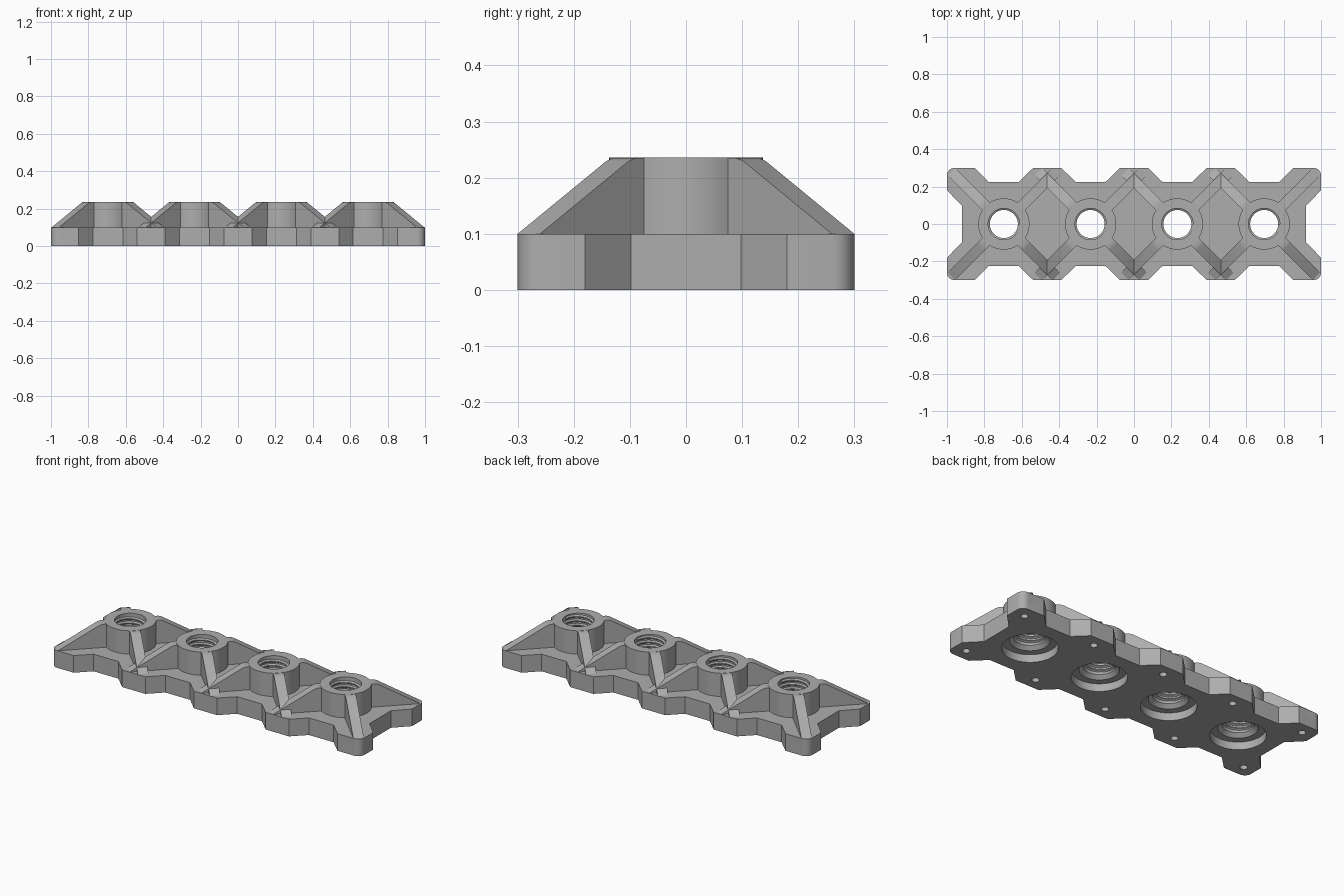
import bpy, bmesh
from math import sin, cos, pi, radians
from mathutils import Vector, Matrix

PITCH, PLATE_H, TOP = 0.464, 0.10, 0.236
HALF = 0.30
HUB_R, RIB_W, BORE_R, MINOR_R = 0.137, 0.0283, 0.084, 0.075
CENTRES = [(i - 1.5) * PITCH for i in range(4)]

cube = bpy.data.objects.get("Cube")
if cube:
    bpy.data.objects.remove(cube, do_unlink=True)

grey = bpy.data.materials.new("light grey plastic")
grey.use_nodes = True
colour = (0.42, 0.42, 0.42, 1)
grey.diffuse_color = colour
grey.node_tree.nodes["Principled BSDF"].inputs["Base Color"].default_value = colour


def make(name, bm):
    bmesh.ops.recalc_face_normals(bm, faces=bm.faces)
    mesh = bpy.data.meshes.new(name)
    bm.to_mesh(mesh)
    bm.free()
    mesh.materials.append(grey)
    ob = bpy.data.objects.new(name, mesh)
    bpy.context.collection.objects.link(ob)
    return ob


def prism(name, outline, shift):
    """Extrude a closed 3D outline along a vector."""
    bm = bmesh.new()
    face = bm.faces.new([bm.verts.new(p) for p in outline])
    ext = bmesh.ops.extrude_face_region(bm, geom=[face])
    bmesh.ops.translate(bm, vec=shift,
                        verts=[v for v in ext["geom"] if isinstance(v, bmesh.types.BMVert)])
    return make(name, bm)


def cylinder(name, x, y, z0, z1, r0, r1=None, sides=48):
    bm = bmesh.new()
    bmesh.ops.create_cone(bm, cap_ends=True, segments=sides, radius1=r0,
                          radius2=r0 if r1 is None else r1, depth=z1 - z0,
                          matrix=Matrix.Translation((x, y, (z0 + z1) / 2)))
    return make(name, bm)


def boolean(target, tools, operation):
    for tool in tools:
        mod = target.modifiers.new(operation.title(), "BOOLEAN")
        mod.operation, mod.solver, mod.object = operation, "EXACT", tool
        bpy.context.view_layer.objects.active = target
        bpy.ops.object.modifier_apply(modifier=mod.name)
        bpy.data.objects.remove(tool, do_unlink=True)


# Notched base plate: one long edge, one end, then turned half way round
edge = []
for cx in CENTRES:
    edge += [(cx - 0.157, -HALF), (cx - 0.08, -0.225), (cx + 0.08, -0.225), (cx + 0.157, -HALF)]
corner = [(0.96 + 0.04 * sin(radians(a)), 0.26 + 0.04 * cos(radians(a))) for a in range(0, 91, 15)]
end = [(x, -y) for x, y in corner] + [(1, -0.18), (0.92, -0.098), (0.92, 0.098), (1, 0.18)] + corner[::-1]
half = edge + end
full = edge + end + [(-x, -y) for x, y in edge] + [(-x, -y) for x, y in end]
body = prism("mounting_plate", [(x, y, 0) for x, y in full], (0, 0, PLATE_H))

# Hubs with four sloping diagonal ribs each
parts = []
reach = 0.56 / 2 ** 0.5
profile = [(0, 0.05), (reach, 0.05), (reach, PLATE_H), (0.172, 0.23), (0.155, TOP - 0.001), (0, TOP - 0.001)]
for cx in CENTRES:
    for k in range(4):
        turn = Matrix.Translation((cx, 0, 0)) @ Matrix.Rotation(pi / 4 + k * pi / 2, 4, "Z")
        pts = [turn @ Vector((d, -RIB_W, z)) for d, z in profile]
        side = turn.to_3x3() @ Vector((0, 2 * RIB_W, 0))
        parts.append(prism("rib", pts, side))
    parts.append(cylinder("hub", cx, 0, 0.04, TOP, HUB_R, sides=64))
boolean(body, parts, "UNION")

# Bores, counterbores with bevelled throat, and blind pin holes underneath
cuts = []
for cx in CENTRES:
    cuts.append(cylinder("bore_cut", cx, 0, 0.03, 0.3, BORE_R))
    cuts.append(cylinder("counterbore_cut", cx, 0, -0.05, 0.045, 0.145))
    cuts.append(cylinder("throat_cut", cx, 0, 0.04, 0.068, 0.11, BORE_R - 0.003))
for i in range(5):
    for s in (-1, 1):
        cuts.append(cylinder("pin_hole_cut", (i - 2) * PITCH, s * 0.232, -0.05, 0.06, 0.02, sides=24))
boolean(body, cuts, "DIFFERENCE")

# Helical screw threads inside the bores
SEG, STEP, TURNS = 40, 0.025, 6
for i, cx in enumerate(CENTRES):
    bm = bmesh.new()
    rings = []
    for n in range(SEG * TURNS + 1):
        a, z = 2 * pi * n / SEG, 0.072 + STEP * n / SEG
        rings.append([bm.verts.new((cx + r * cos(a), r * sin(a), z + dz)) for r, dz in
                      ((BORE_R + 0.002, -0.010), (MINOR_R, -0.003), (MINOR_R, 0.003), (BORE_R + 0.002, 0.010))])
    for p, q in zip(rings, rings[1:]):
        for j in range(4):
            bm.faces.new((p[j], p[(j + 1) % 4], q[(j + 1) % 4], q[j]))
    bm.faces.new(rings[0])
    bm.faces.new(rings[-1])
    make(f"screw_thread_{i + 1}", bm)

# Smooth the round walls, keep the edges crisp
bpy.ops.object.select_all(action="DESELECT")
for ob in bpy.context.scene.objects:
    if ob.type == "MESH":
        ob.select_set(True)
bpy.context.view_layer.objects.active = body
bpy.ops.object.shade_smooth_by_angle(angle=radians(30))
